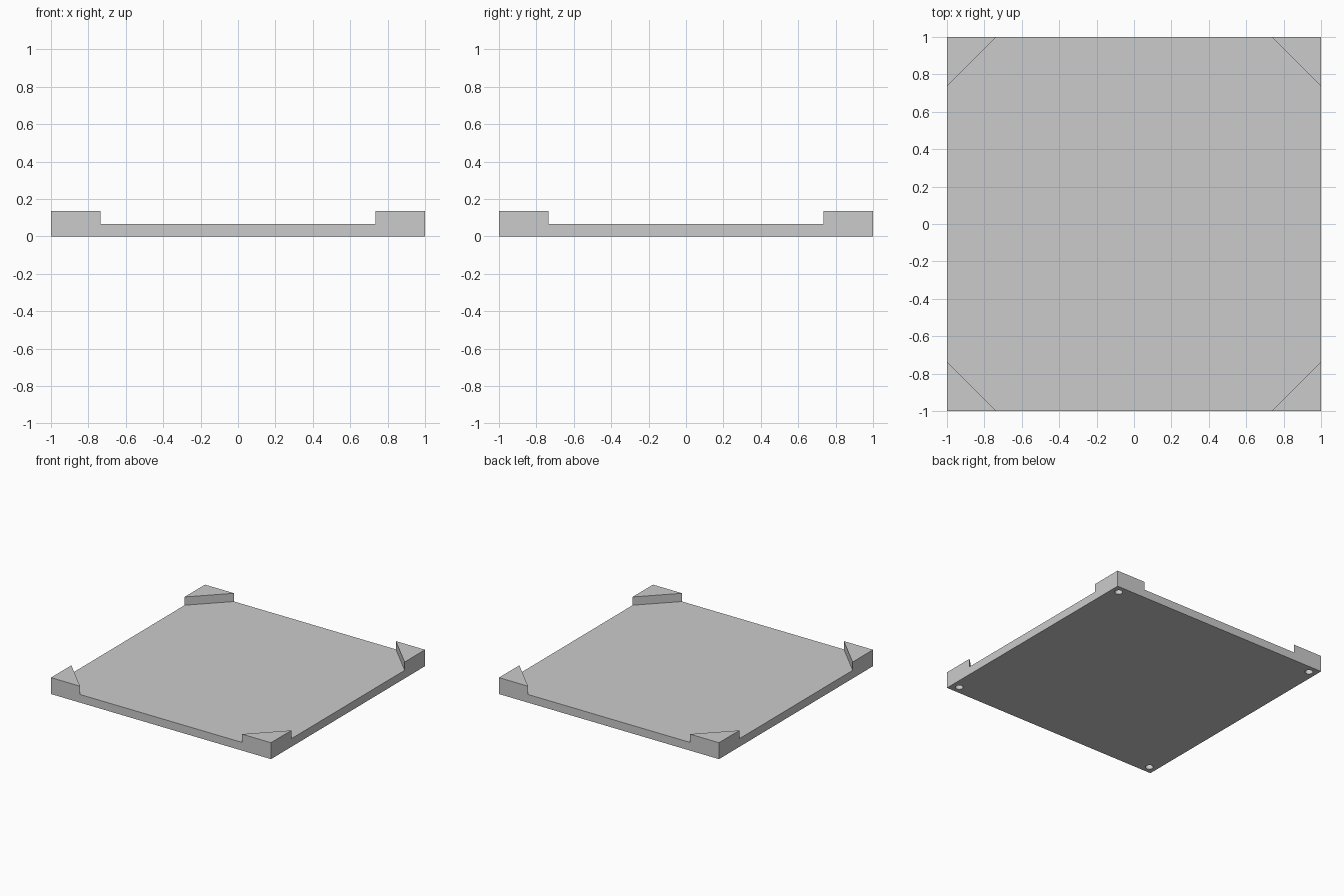
import bpy
import bmesh
from mathutils import Matrix, Vector

default = bpy.data.objects.get("Cube")
if default:
    bpy.data.objects.remove(default, do_unlink=True)

PLATE = 0.067     # plate thickness
TOP = 0.135       # top of the corner blocks
LEG = 0.265       # length of a corner block along each edge
HOLE = 0.935      # hole centre, from the middle
CORNERS = [(sx, sy) for sx in (-1, 1) for sy in (-1, 1)]

grey = bpy.data.materials.new("light_grey")
grey.use_nodes = True
colour = (0.6, 0.6, 0.6, 1)
grey.diffuse_color = colour
grey.node_tree.nodes["Principled BSDF"].inputs["Base Color"].default_value = colour


def finish(name, bm):
    bmesh.ops.recalc_face_normals(bm, faces=bm.faces)
    mesh = bpy.data.meshes.new(name)
    bm.to_mesh(mesh)
    bm.free()
    mesh.materials.append(grey)
    obj = bpy.data.objects.new(name, mesh)
    bpy.context.scene.collection.objects.link(obj)
    return obj


def prism(name, outline, z0, z1):
    bm = bmesh.new()
    face = bm.faces.new([bm.verts.new((x, y, z0)) for x, y in outline])
    side = bmesh.ops.extrude_face_region(bm, geom=[face])
    verts = [v for v in side["geom"] if isinstance(v, bmesh.types.BMVert)]
    bmesh.ops.translate(bm, verts=verts, vec=Vector((0, 0, z1 - z0)))
    return finish(name, bm)


# Square base plate
plate = prism("base_plate", [(-1, -1), (1, -1), (1, 1), (-1, 1)], 0, PLATE)

# Round holes in the underside, closed above by the corner blocks
bm = bmesh.new()
for sx, sy in CORNERS:
    bmesh.ops.create_cone(bm, cap_ends=True, segments=24, radius1=0.03, radius2=0.03,
                          depth=0.3, matrix=Matrix.Translation((sx * HOLE, sy * HOLE, 0)))
cutter = finish("hole_cutter", bm)
cutter.hide_render = True
cut = plate.modifiers.new("holes", 'BOOLEAN')
cut.operation = 'DIFFERENCE'
cut.solver = 'EXACT'
cut.object = cutter
bpy.context.view_layer.objects.active = plate
bpy.ops.object.modifier_apply(modifier=cut.name)
bpy.data.objects.remove(cutter, do_unlink=True)

# Triangular corner blocks
for sx, sy in CORNERS:
    name = ("back" if sy > 0 else "front") + ("_left" if sx > 0 else "_right") + "_corner"
    prism(name, [(sx, sy), (sx * (1 - LEG), sy), (sx, sy * (1 - LEG))], PLATE, TOP)
